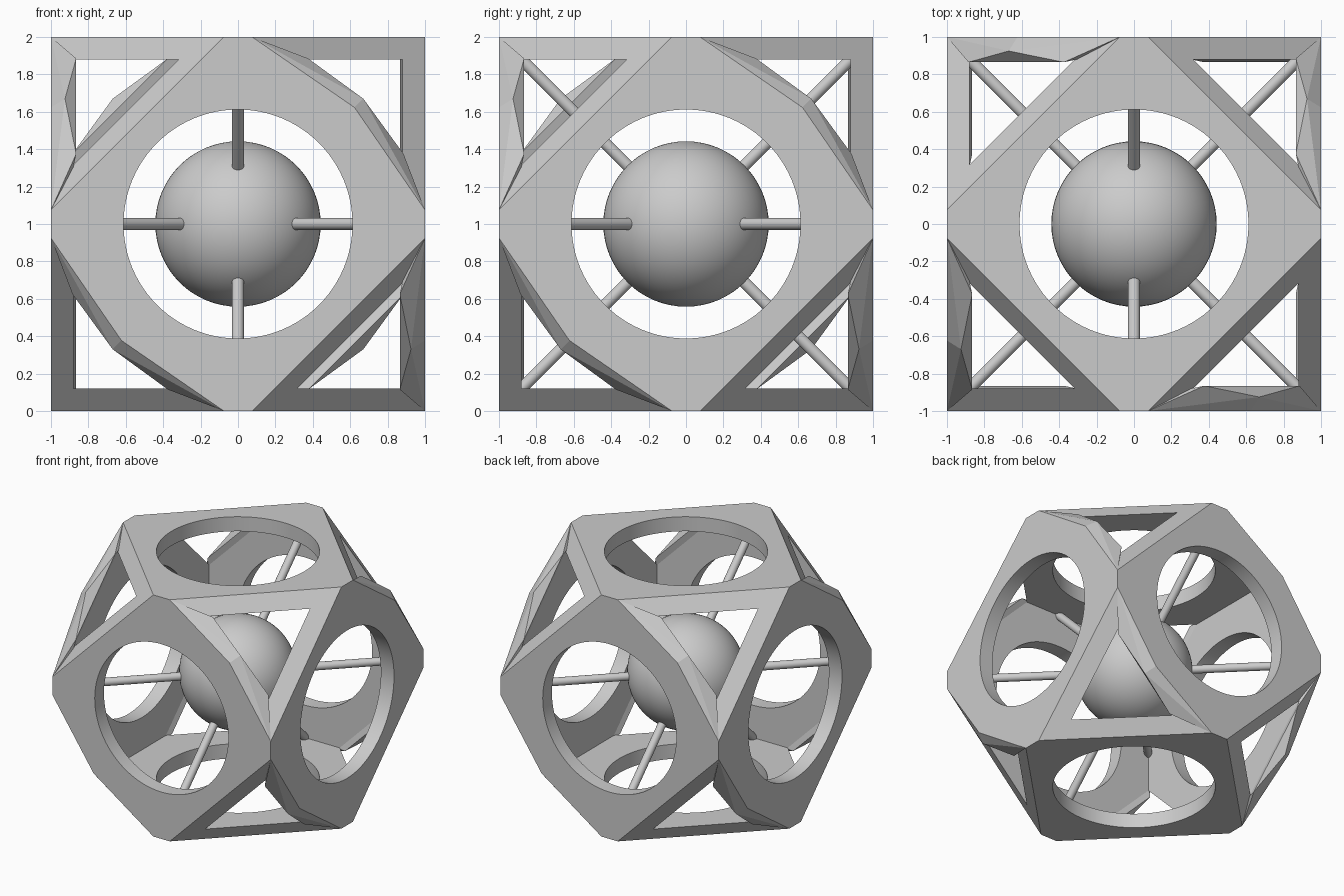
import bpy
import bmesh
import math
from itertools import product
from mathutils import Vector

HALF, INNER, LIP = 1.0, 0.88, 0.075
CENTRE = Vector((0, 0, 1))

cube = bpy.data.objects.get("Cube")
if cube:
    bpy.data.objects.remove(cube, do_unlink=True)

grey = bpy.data.materials.new("plain grey")
grey.use_nodes = True
colour = (0.6, 0.6, 0.6, 1)
grey.diffuse_color = colour
grey.node_tree.nodes["Principled BSDF"].inputs["Base Color"].default_value = colour


def hull_object(name, points):
    """Closed convex solid around the given points."""
    bm = bmesh.new()
    for p in points:
        bm.verts.new(Vector(p) + CENTRE)
    result = bmesh.ops.convex_hull(bm, input=bm.verts)
    loose = [v for v in set(result["geom_interior"] + result["geom_unused"])
             if isinstance(v, bmesh.types.BMVert)]
    bmesh.ops.delete(bm, geom=loose, context="VERTS")
    bmesh.ops.dissolve_limit(bm, angle_limit=0.01, verts=bm.verts, edges=bm.edges)
    bmesh.ops.recalc_face_normals(bm, faces=bm.faces)
    mesh = bpy.data.meshes.new(name)
    bm.to_mesh(mesh)
    bm.free()
    obj = bpy.data.objects.new(name, mesh)
    bpy.context.collection.objects.link(obj)
    mesh.materials.append(grey)
    return obj


def cylinder(name, radius, length, direction, middle, sides):
    turn = Vector(direction).to_track_quat("Z", "Y").to_euler()
    bpy.ops.mesh.primitive_cylinder_add(vertices=sides, radius=radius, depth=length,
                                        location=middle, rotation=turn)
    obj = bpy.context.object
    obj.name = name
    obj.data.materials.append(grey)
    return obj


def smooth(obj):
    bpy.ops.object.select_all(action="DESELECT")
    obj.select_set(True)
    bpy.context.view_layer.objects.active = obj
    bpy.ops.object.shade_smooth_by_angle(angle=math.radians(30))


# Outer frame: cube with deeply cut corners
signs = list(product((-1, 1), repeat=3))
corners = []
for s in signs:
    for axis in range(3):
        p = [HALF * k for k in s]
        p[axis] = LIP * s[axis]
        corners.append(p)
frame = hull_object("frame", corners)

# Hollow it out, which also opens the corner windows, then bore the round holes
bpy.ops.mesh.primitive_cube_add(size=2 * INNER, location=CENTRE)
cutters = [bpy.context.object]
for axis in ((1, 0, 0), (0, 1, 0), (0, 0, 1)):
    cutters.append(cylinder("hole_cutter", 0.612, 3, axis, CENTRE, 96))
for cutter in cutters:
    cutter.hide_render = True
    mod = frame.modifiers.new("cut", "BOOLEAN")
    mod.operation = "DIFFERENCE"
    mod.solver = "EXACT"
    mod.object = cutter
depsgraph = bpy.context.evaluated_depsgraph_get()
carved = bpy.data.meshes.new_from_object(frame.evaluated_get(depsgraph))
frame.modifiers.clear()
frame.data = carved
carved.materials.clear()
carved.materials.append(grey)
for cutter in cutters:
    bpy.data.objects.remove(cutter, do_unlink=True)
smooth(frame)

# Raised lip on one side of each corner window, alternating front/back and sides
# Each point is (depth along the face axis, first in-plane, second in-plane)
half_lip = [(1, 1, LIP), (0.865, 0.885, 0.375), (0.88, 0.89, 0.305)]
lip = half_lip + [(d, v, u) for d, u, v in half_lip]
lip += [(1, 0.623, 0.623), (0.925, 0.67, 0.67)]
for sx, sy, sz in signs:
    on_side = sx * sy * sz > 0
    points = [(d * sx, u * sy, v * sz) if on_side else (u * sx, d * sy, v * sz)
              for d, u, v in lip]
    hull_object("window_lip", points)

# Central ball
bpy.ops.mesh.primitive_uv_sphere_add(segments=64, ring_count=32, radius=0.442,
                                     location=CENTRE)
ball = bpy.context.object
ball.name = "ball"
ball.data.materials.append(grey)
smooth(ball)

# Eight rods from the ball to the frame edges
start, end = 0.38, 1.27
for a, b in product((-1, 1), repeat=2):
    for direction in (Vector((a, b, 0)), Vector((0, a, b))):
        direction.normalize()
        middle = CENTRE + direction * (start + end) / 2
        smooth(cylinder("rod", 0.032, end - start, direction, middle, 24))
